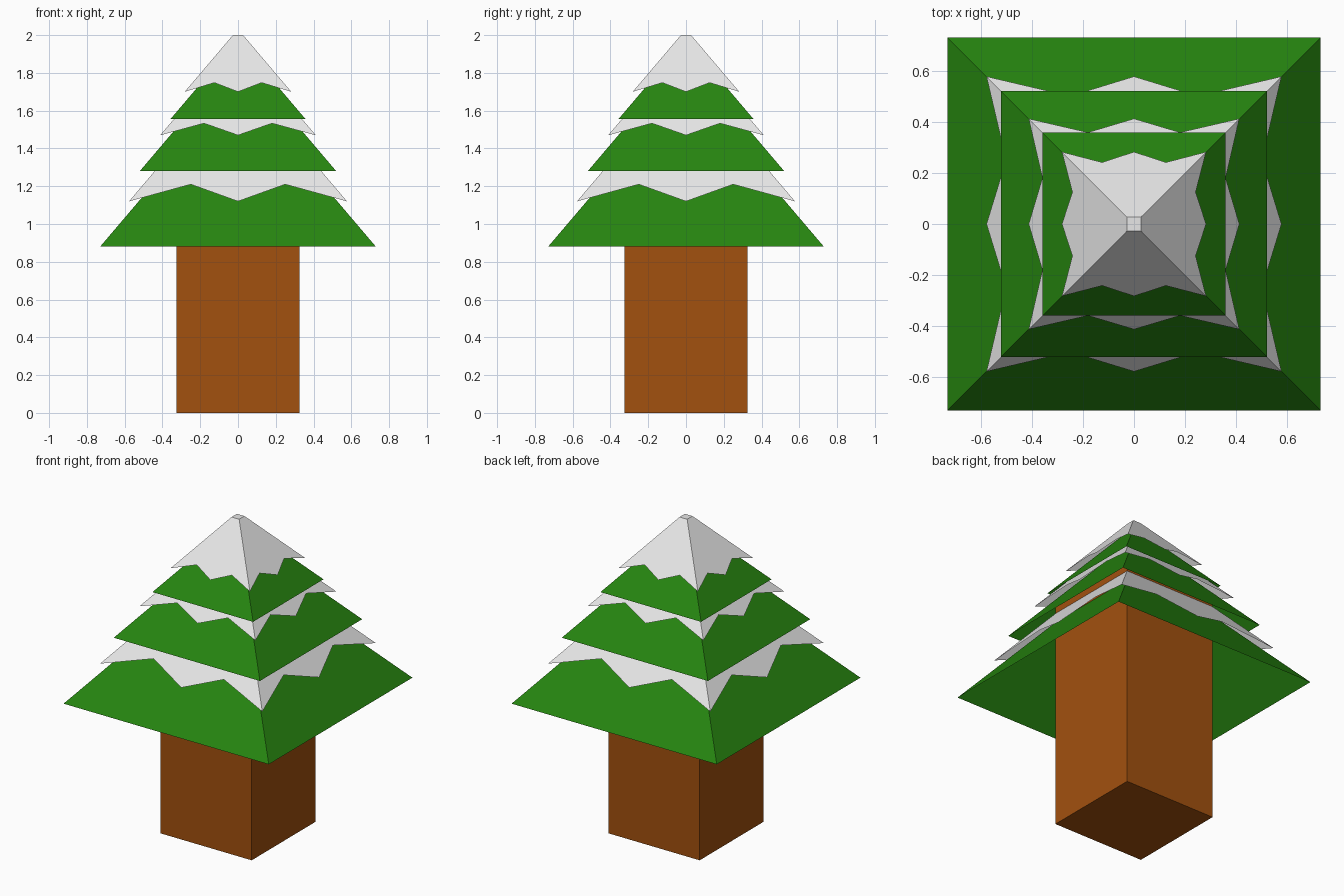
import bpy
import bmesh
from mathutils import Matrix, Vector

cube = bpy.data.objects.get("Cube")
if cube:
    bpy.data.objects.remove(cube, do_unlink=True)

SLOPE = 1.176      # rise over run shared by all pyramid sides
SNOW_TOP = 0.027   # half width of the small flat snow cap


def material(name, rgb):
    mat = bpy.data.materials.new(name)
    mat.use_nodes = True
    mat.diffuse_color = (*rgb, 1)
    mat.node_tree.nodes["Principled BSDF"].inputs["Base Color"].default_value = (*rgb, 1)
    return mat


def finish(name, bm, mat):
    bmesh.ops.remove_doubles(bm, verts=bm.verts, dist=0.0005)
    mesh = bpy.data.meshes.new(name)
    bm.to_mesh(mesh)
    bm.free()
    mesh.materials.append(mat)
    obj = bpy.data.objects.new(name, mesh)
    bpy.context.collection.objects.link(obj)
    return obj


def four_sides(bm, side):
    """Repeat a front-facing polygon around the vertical axis."""
    for i in range(4):
        turn = Matrix.Rotation(i * 1.5707963, 3, 'Z')
        bm.faces.new([bm.verts.new(turn @ Vector(p)) for p in side])


def foliage(name, half, z):
    """Open-bottomed pyramid."""
    bm = bmesh.new()
    four_sides(bm, [(-half, -half, z), (half, -half, z), (0, 0, z + half * SLOPE)])
    return finish(name, bm, green)


def snow(name, half, z, notch_x, notch_z):
    """Snow shell with a zigzag lower edge and a flat tip."""
    def on_side(x, height):
        return (x, -(half - (height - z) / SLOPE), height)

    top = z + (half - SNOW_TOP) * SLOPE
    bm = bmesh.new()
    four_sides(bm, [on_side(-half, z), on_side(-notch_x, notch_z), on_side(0, z),
                    on_side(notch_x, notch_z), on_side(half, z),
                    on_side(SNOW_TOP, top), on_side(-SNOW_TOP, top)])
    t = SNOW_TOP
    bm.faces.new([bm.verts.new((x, y, top)) for x, y in ((-t, -t), (t, -t), (t, t), (-t, t))])
    return finish(name, bm, white)


green = material("leaf green", (0.235, 0.0194, 0.005)[1::-1] + (0.005,))
brown = material("bark brown", (0.361, 0.082, 0.0045))
white = material("snow white", (0.8, 0.8, 0.8))

# Square trunk, reaching up inside the foliage
bm = bmesh.new()
bmesh.ops.create_cube(bm, size=1)
bmesh.ops.scale(bm, vec=(0.65, 0.65, 1.48), verts=bm.verts)
bmesh.ops.translate(bm, vec=(0, 0, 0.74), verts=bm.verts)
finish("trunk", bm, brown)

# Three tiers: foliage half width and height, then snow half width, height and notch
tiers = {
    "lower": ((0.73, 0.88), (0.577, 1.12, 0.25, 1.21)),
    "middle": ((0.52, 1.28), (0.412, 1.47, 0.18, 1.533)),
    "upper": ((0.358, 1.555), (0.282, 1.70, 0.125, 1.748)),
}
for label, (leaf, cover) in tiers.items():
    foliage(label + "_foliage", *leaf)
    snow(label + "_snow", *cover)
